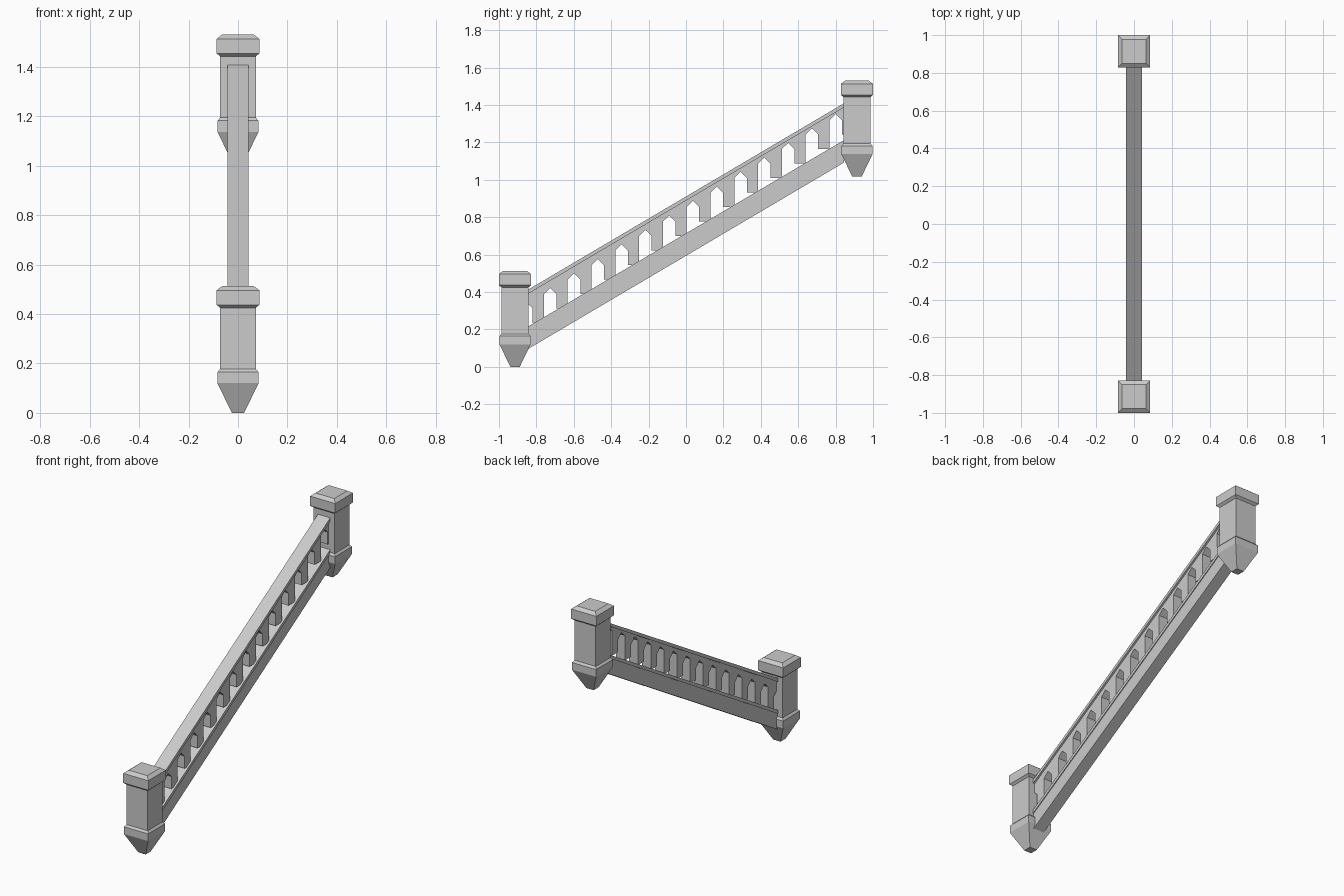
import bpy, bmesh

if "Cube" in bpy.data.objects:
    bpy.data.objects.remove(bpy.data.objects["Cube"])

SLOPE = 0.59
END = 0.846          # rails stop just inside the post faces


def finish(name, bm):
    bmesh.ops.recalc_face_normals(bm, faces=bm.faces)
    mesh = bpy.data.meshes.new(name)
    bm.to_mesh(mesh)
    bm.free()
    obj = bpy.data.objects.new(name, mesh)
    bpy.context.collection.objects.link(obj)
    return obj


def square_post(name, y, z0, profile):
    """Stack of square rings (half width, height) joined into a post."""
    bm = bmesh.new()
    rings = []
    for r, z in profile:
        rings.append([bm.verts.new((sx * r, y + sy * r, z0 + z))
                      for sx, sy in ((-1, -1), (1, -1), (1, 1), (-1, 1))])
    for a, b in zip(rings, rings[1:]):
        for i in range(4):
            j = (i + 1) % 4
            bm.faces.new((a[i], a[j], b[j], b[i]))
    bm.faces.new(rings[0])
    bm.faces.new(rings[-1])
    return finish(name, bm)


def side_extrusion(name, outline, half):
    """Extrude a (y, z) outline across x from -half to half."""
    bm = bmesh.new()
    face = bm.faces.new([bm.verts.new((-half, y, z)) for y, z in outline])
    new = bmesh.ops.extrude_face_region(bm, geom=[face])["geom"]
    bmesh.ops.translate(bm, vec=(2 * half, 0, 0),
                        verts=[v for v in new if isinstance(v, bmesh.types.BMVert)])
    return finish(name, bm)


def sloped_bar(name, top, thick, half):
    lo, hi = top - SLOPE * END, top + SLOPE * END
    return side_extrusion(name, [(-END, lo - thick), (END, hi - thick),
                                 (END, hi), (-END, lo)], half)


# Newel posts with pointed foot, collar and bevelled cap
post = [(0.025, 0), (0.083, 0.12), (0.083, 0.165), (0.072, 0.177),
        (0.072, 0.425), (0.086, 0.437), (0.086, 0.496), (0.064, 0.513)]
square_post("lower_post", -0.914, 0.0, post)
square_post("upper_post", 0.914, 1.017, post)

# Sloping rails
sloped_bar("handrail", 0.911, 0.022, 0.042)
sloped_bar("bottom_rail", 0.714, 0.022, 0.042)
sloped_bar("stringer", 0.700, 0.106, 0.037)

# Balustrade panel: pointed openings separated by flat-ended balusters
PITCH, RISE, W = 0.1272, 0.0775, 0.0335
outline = [(-0.853, 0.90 - SLOPE * 0.853), (-0.853, 0.345)]
for k in range(-1, 13):
    y, tip = -0.726 + PITCH * k, 0.4225 + RISE * k
    foot = tip - 0.148
    if k >= 0:
        outline += [(y - W, foot - RISE / 2), (y - W, tip - 0.033), (y, tip)]
    outline += [(y + W, tip - 0.033), (y + W, foot + RISE / 2)]
outline += [(0.86, outline[-1][1]), (0.86, 0.90 + SLOPE * 0.86)]
side_extrusion("baluster_panel", outline, 0.03)
